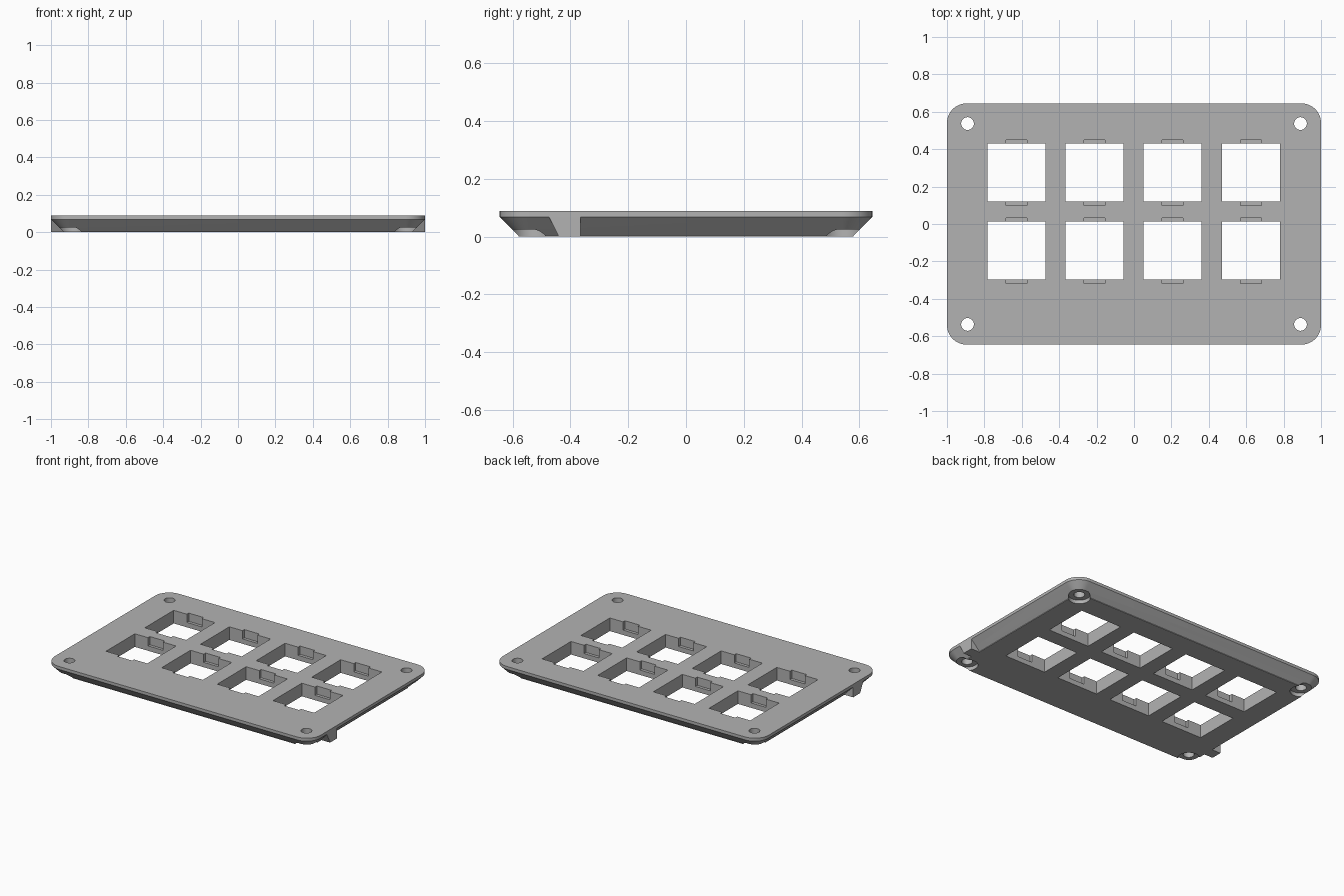
import bpy, bmesh, math
from mathutils import Matrix

cube = bpy.data.objects.get("Cube")
if cube:
    bpy.data.objects.remove(cube, do_unlink=True)

TOP, RIM, FOOT, INSET = 0.089, 0.069, 0.004, 0.065
HALF_X, HALF_Y, CORNER = 1.0, 0.645, 0.105

grey = bpy.data.materials.new("plate_grey")
grey.use_nodes = True
grey.diffuse_color = (0.45, 0.45, 0.45, 1)
grey.node_tree.nodes["Principled BSDF"].inputs["Base Color"].default_value = (0.45, 0.45, 0.45, 1)


def make_object(name, bm):
    bmesh.ops.recalc_face_normals(bm, faces=bm.faces)
    mesh = bpy.data.meshes.new(name)
    bm.to_mesh(mesh)
    bm.free()
    mesh.materials.append(grey)
    obj = bpy.data.objects.new(name, mesh)
    bpy.context.collection.objects.link(obj)
    return obj


def add_box(bm, x, y, sx, sy, z0, z1):
    m = Matrix.Translation((x, y, (z0 + z1) / 2)) @ Matrix.Diagonal((sx, sy, z1 - z0, 1))
    bmesh.ops.create_cube(bm, size=1, matrix=m)


def add_cylinder(bm, x, y, r, z0, z1):
    bmesh.ops.create_cone(bm, cap_ends=True, segments=48, radius1=r, radius2=r, depth=z1 - z0,
                          matrix=Matrix.Translation((x, y, (z0 + z1) / 2)))


def rounded_ring(bm, inset, z, steps=12):
    """Rounded rectangle with corner centres shared by every level."""
    r = CORNER - inset
    ring = []
    for k, (sx, sy) in enumerate([(1, 1), (-1, 1), (-1, -1), (1, -1)]):
        for i in range(steps + 1):
            a = math.pi / 2 * (k + i / steps)
            ring.append(bm.verts.new((sx * (HALF_X - CORNER) + r * math.cos(a),
                                      sy * (HALF_Y - CORNER) + r * math.sin(a), z)))
    return ring


# Plate body with a vertical rim and a chamfered underside
bm = bmesh.new()
rings = [rounded_ring(bm, i, z) for i, z in [(INSET, 0), (INSET, FOOT), (0, RIM), (0, TOP)]]
for low, high in zip(rings, rings[1:]):
    for i in range(len(low)):
        j = (i + 1) % len(low)
        bm.faces.new((low[i], low[j], high[j], high[i]))
bm.faces.new(rings[0])
bm.faces.new(rings[-1])
plate = make_object("plate", bm)

# Cutters: square windows, clip slots open to the top, screw holes, counterbores
windows, slots, holes, bores = [bmesh.new() for _ in range(4)]
for col in range(4):
    for y in (0.275, -0.142):
        x = (col - 1.5) * 0.418 - 0.002
        add_box(windows, x, y, 0.31, 0.31, -0.1, 0.2)
        add_box(slots, x, y, 0.112, 0.35, 0.033, 0.2)
for x in (-0.89, 0.89):
    for y in (-0.537, 0.537):
        add_cylinder(holes, x, y, 0.034, -0.1, 0.2)
        add_cylinder(bores, x, y, 0.067, -0.1, 0.025)

cutters = []
for name, bm in [("window_cutter", windows), ("slot_cutter", slots),
                 ("hole_cutter", holes), ("counterbore_cutter", bores)]:
    cutter = make_object(name, bm)
    cutter.hide_render = True
    mod = plate.modifiers.new(name, 'BOOLEAN')
    mod.operation = 'DIFFERENCE'
    mod.solver = 'EXACT'
    mod.object = cutter
    cutters.append(cutter)

bpy.ops.object.select_all(action='DESELECT')
bpy.context.view_layer.objects.active = plate
plate.select_set(True)
for cutter in cutters:
    bpy.ops.object.modifier_apply(modifier=cutter.name)
    bpy.data.objects.remove(cutter, do_unlink=True)
bpy.ops.object.shade_smooth_by_angle(angle=math.radians(30))

# Wedge tabs filling the chamfer on both short sides
for side, name in [(1, "left_tab"), (-1, "right_tab")]:
    bm = bmesh.new()
    for x, z, front in [(0.934, 0, -0.44), (HALF_X, 0, -0.44),
                        (HALF_X, RIM, -0.475), (0.934, RIM, -0.475)]:
        for y in (front, -0.365):
            bm.verts.new((side * x, y, z))
    bmesh.ops.convex_hull(bm, input=bm.verts)
    bmesh.ops.dissolve_limit(bm, angle_limit=0.01, verts=bm.verts, edges=bm.edges)
    make_object(name, bm)
